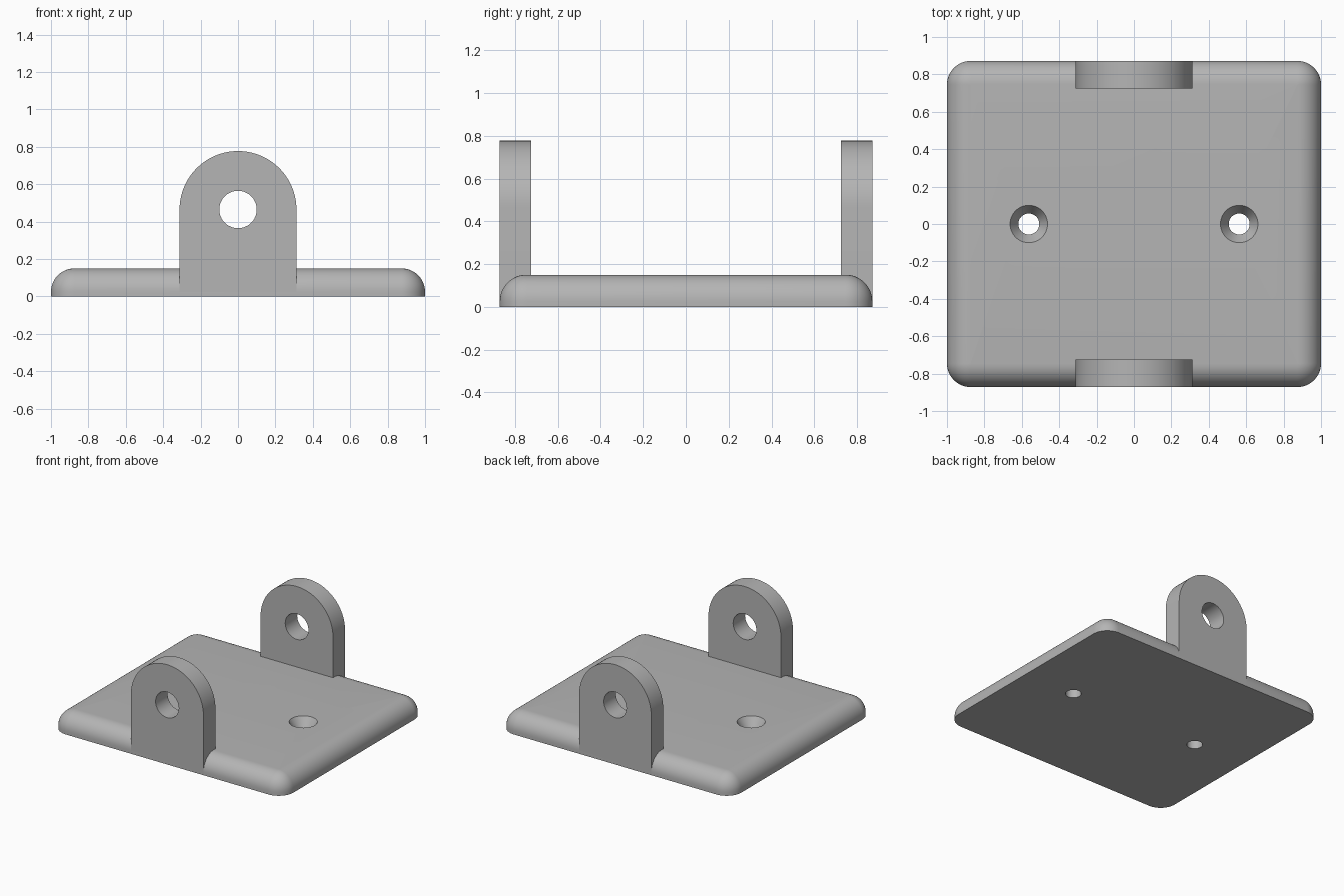
import bpy, bmesh
from math import sin, cos, pi, radians
from mathutils import Matrix, Vector

if "Cube" in bpy.data.objects:
    bpy.data.objects.remove(bpy.data.objects["Cube"], do_unlink=True)

HALF_X, HALF_Y, HEIGHT, ROUND = 1.0, 0.872, 0.15, 0.125
LUG_R, LUG_Z, LUG_T = 0.3125, 0.465, 0.148
HOLE_X, SINK_DEPTH = 0.5625, 0.07

grey = bpy.data.materials.new("light_grey")
grey.use_nodes = True
colour = (0.46, 0.46, 0.46, 1)
grey.diffuse_color = colour
grey.node_tree.nodes["Principled BSDF"].inputs["Base Color"].default_value = colour


def make_object(name, bm):
    bmesh.ops.recalc_face_normals(bm, faces=bm.faces)
    mesh = bpy.data.meshes.new(name)
    bm.to_mesh(mesh)
    bm.free()
    mesh.materials.append(grey)
    ob = bpy.data.objects.new(name, mesh)
    bpy.context.collection.objects.link(ob)
    return ob


def select_only(ob):
    bpy.ops.object.select_all(action='DESELECT')
    ob.select_set(True)
    bpy.context.view_layer.objects.active = ob


def loft(name, rings):
    """Closed solid through a stack of equal rings."""
    bm = bmesh.new()
    loops = [[bm.verts.new(p) for p in ring] for ring in rings]
    n = len(loops[0])
    for a, b in zip(loops, loops[1:]):
        for i in range(n):
            j = (i + 1) % n
            bm.faces.new((a[i], a[j], b[j], b[i]))
    bm.faces.new(loops[0][::-1])
    bm.faces.new(loops[-1])
    return make_object(name, bm)


def circle(r, z, n=48):
    return [Vector((r * cos(2 * pi * i / n), r * sin(2 * pi * i / n), z)) for i in range(n)]


def rounded_rect(inset, z, steps=12):
    """Plan outline of the plate, shrunk by inset."""
    r = ROUND + 0.002 - inset
    cx, cy = HALF_X - ROUND - 0.002, HALF_Y - ROUND - 0.002
    ring = []
    for k, (sx, sy) in enumerate(((1, 1), (-1, 1), (-1, -1), (1, -1))):
        for i in range(steps + 1):
            t = (k + i / steps) * pi / 2
            ring.append((sx * cx + r * cos(t), sy * cy + r * sin(t), z))
    return ring


def cut(ob, cutter):
    mod = ob.modifiers.new("cut", 'BOOLEAN')
    mod.operation, mod.solver, mod.object = 'DIFFERENCE', 'EXACT', cutter
    select_only(ob)
    bpy.ops.object.modifier_apply(modifier=mod.name)
    bpy.data.objects.remove(cutter, do_unlink=True)


def smooth(ob):
    select_only(ob)
    bpy.ops.object.shade_smooth_by_angle(angle=radians(30))


# Base plate with rounded upper edge
rings = [rounded_rect(0, 0)]
for i in range(13):
    t = i / 12 * pi / 2
    rings.append(rounded_rect(ROUND * (1 - cos(t)), HEIGHT - ROUND + ROUND * sin(t)))
plate = loft("base_plate", rings)

# Countersunk screw holes
for x in (-HOLE_X, HOLE_X):
    cutter = loft("hole_cutter", [circle(0.056, -0.1), circle(0.056, HEIGHT - SINK_DEPTH),
                                  circle(0.1, HEIGHT), circle(0.1, HEIGHT + 0.1)])
    cutter.data.transform(Matrix.Translation((x, 0, 0)))
    cut(plate, cutter)
smooth(plate)

# Upright lugs with round tops and a cross hole
for name, y in (("front_lug", -HALF_Y), ("back_lug", HALF_Y - LUG_T)):
    outline = [(LUG_R * cos(pi * i / 40), LUG_Z + LUG_R * sin(pi * i / 40)) for i in range(41)]
    outline += [(-LUG_R, 0.001), (LUG_R, 0.001)]
    lug = loft(name, [[(x, yy, z) for x, z in outline] for yy in (y, y + LUG_T)])
    pin = loft("pin_cutter", [circle(0.1, -0.2), circle(0.1, 0.4)])
    pin.data.transform(Matrix.Translation((0, y + 0.2, LUG_Z)) @ Matrix.Rotation(pi / 2, 4, 'X'))
    cut(lug, pin)
    smooth(lug)
